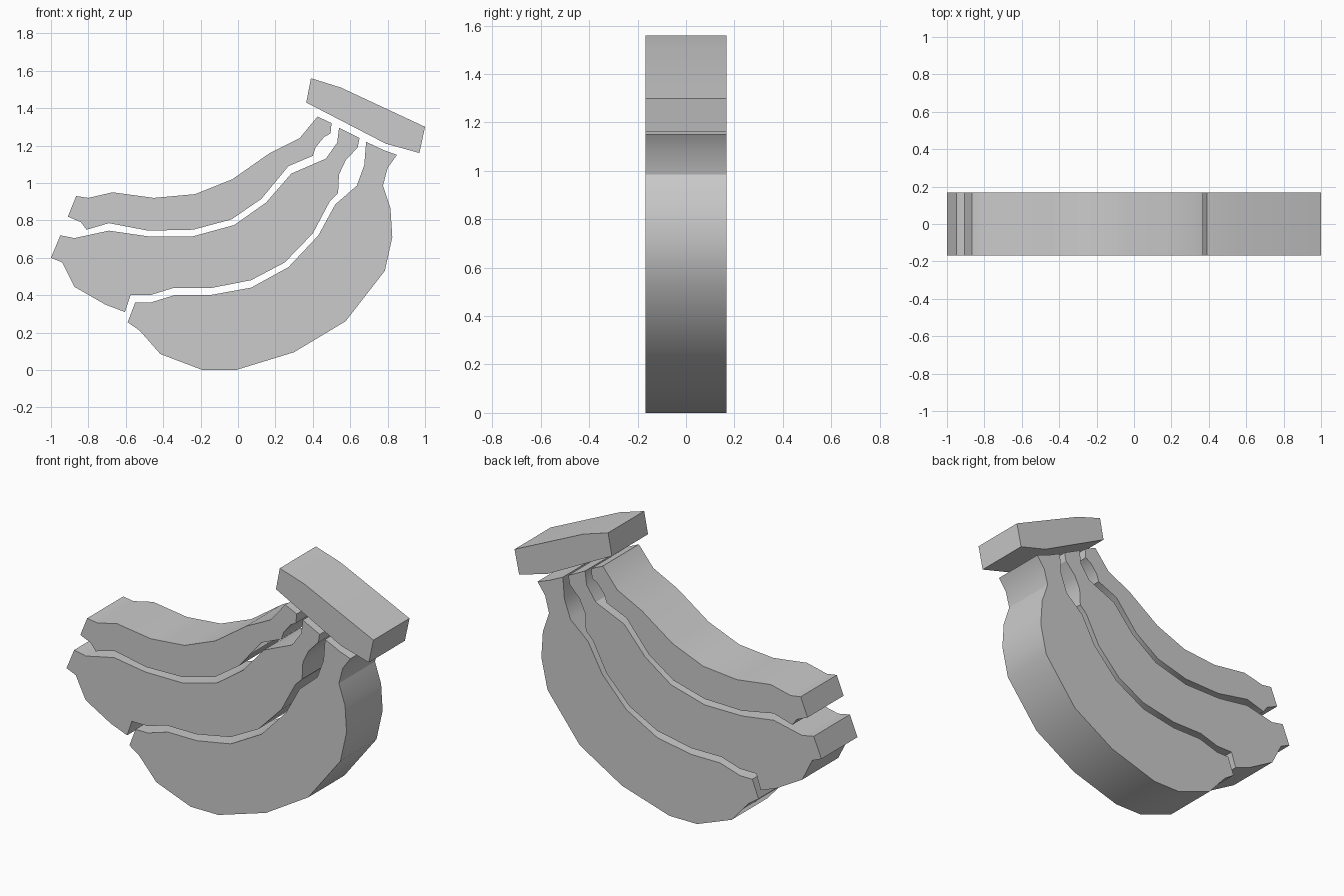
import bpy, bmesh, math

HALF_DEPTH = 0.168


def slab(name, outline):
    """Extrude a closed x-z outline through the full thickness."""
    bm = bmesh.new()
    face = bm.faces.new([bm.verts.new((x, -HALF_DEPTH, z)) for x, z in outline])
    res = bmesh.ops.extrude_face_region(bm, geom=[face], use_keep_orig=True)
    verts = [g for g in res["geom"] if isinstance(g, bmesh.types.BMVert)]
    bmesh.ops.translate(bm, verts=verts, vec=(0, 2 * HALF_DEPTH, 0))
    bmesh.ops.recalc_face_normals(bm, faces=bm.faces)
    mesh = bpy.data.meshes.new(name)
    bm.to_mesh(mesh)
    bm.free()
    obj = bpy.data.objects.new(name, mesh)
    bpy.context.collection.objects.link(obj)
    bpy.ops.object.select_all(action='DESELECT')
    obj.select_set(True)
    bpy.context.view_layer.objects.active = obj
    bpy.ops.object.shade_smooth_by_angle(angle=math.radians(30))
    return obj


# Stem block joining the bunch
slab("stem_cap", [(.39, 1.56), (.55, 1.51), (1, 1.30), (.97, 1.16),
                  (.79, 1.21), (.365, 1.43)])

# Upper banana: top edge left to right, then lower edge back
slab("upper_banana", [
    (-.91, .82), (-.865, .93), (-.80, .92), (-.67, .95), (-.45, .92),
    (-.23, .94), (-.03, 1.02), (.17, 1.16), (.33, 1.24), (.425, 1.355),
    (.50, 1.32), (.495, 1.265), (.46, 1.245), (.415, 1.19), (.40, 1.145),
    (.27, 1.09), (.125, .915), (-.035, .805), (-.24, .75), (-.48, .745),
    (-.69, .785), (-.81, .75), (-.84, .79)])

# Middle banana
slab("middle_banana", [
    (-1, .60), (-.95, .72), (-.875, .705), (-.69, .745), (-.485, .715),
    (-.24, .715), (-.02, .775), (.15, .895), (.285, 1.05), (.47, 1.13),
    (.53, 1.215), (.54, 1.295), (.65, 1.24), (.64, 1.19), (.575, 1.12),
    (.54, 1.045), (.535, .945), (.49, .90), (.40, .73), (.25, .575),
    (.07, .48), (-.15, .437), (-.35, .437), (-.47, .40), (-.575, .40),
    (-.605, .31), (-.71, .35), (-.875, .445), (-.94, .575)])

# Lower banana
slab("lower_banana", [
    (-.59, .255), (-.55, .36), (-.47, .36), (-.34, .40), (-.15, .40),
    (.07, .44), (.27, .55), (.43, .72), (.52, .885), (.635, .985),
    (.675, 1.095), (.685, 1.22), (.78, 1.175), (.85, 1.15), (.80, 1.08),
    (.775, .985), (.815, .865), (.825, .71), (.785, .53), (.575, .26),
    (.30, .095), (-.01, 0), (-.19, 0), (-.415, .085), (-.525, .21)])
